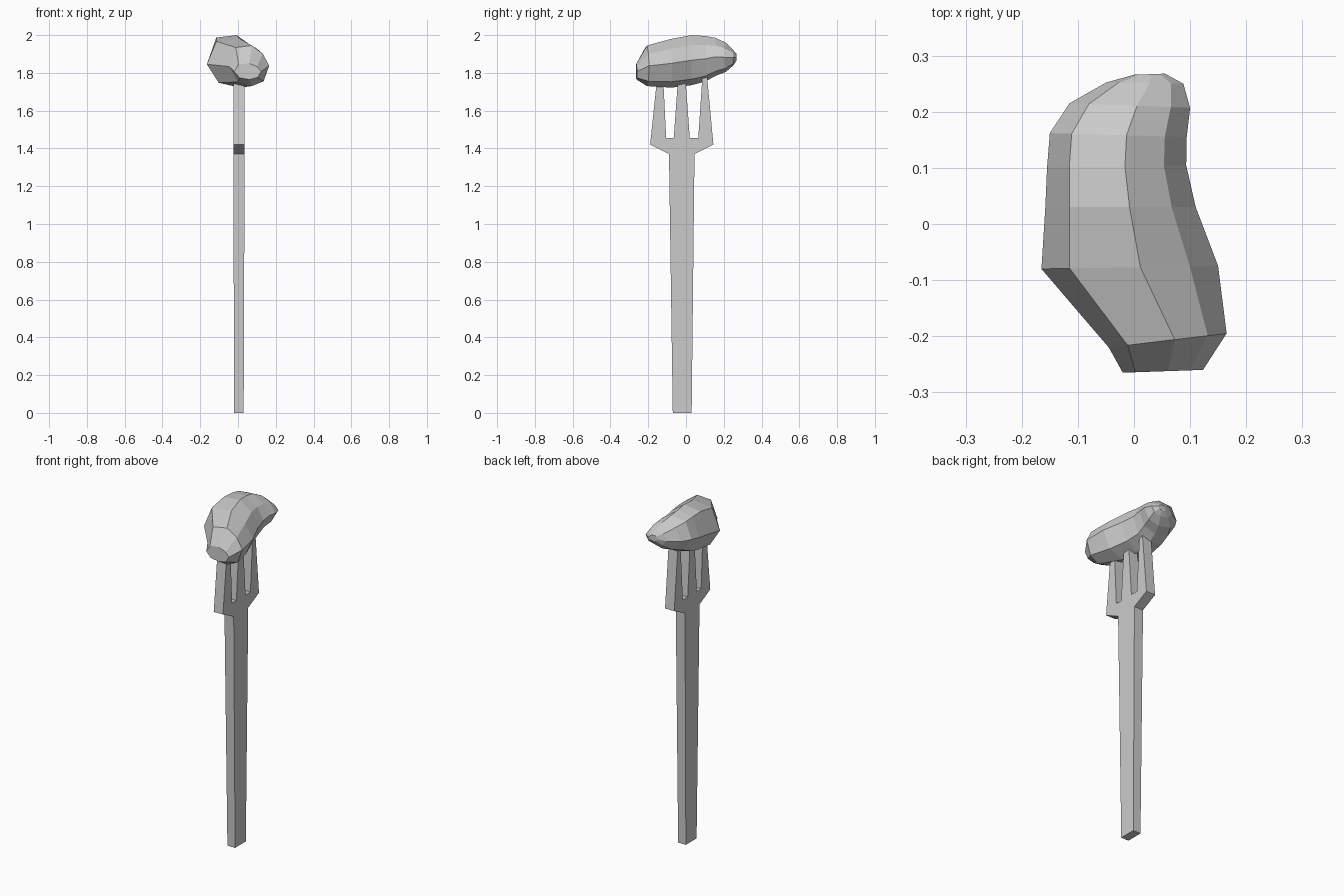
import bpy, bmesh

cube = bpy.data.objects.get("Cube")
if cube:
    bpy.data.objects.remove(cube, do_unlink=True)

grey = bpy.data.materials.new("plain grey")
grey.use_nodes = True
colour = (0.6, 0.6, 0.6, 1)
grey.diffuse_color = colour
grey.node_tree.nodes["Principled BSDF"].inputs["Base Color"].default_value = colour


def finish(bm, name):
    """Turn a bmesh into a flat shaded object."""
    bmesh.ops.recalc_face_normals(bm, faces=bm.faces)
    mesh = bpy.data.meshes.new(name)
    bm.to_mesh(mesh)
    bm.free()
    mesh.materials.append(grey)
    obj = bpy.data.objects.new(name, mesh)
    bpy.context.collection.objects.link(obj)
    return obj


# Fork: side outline (y, z) with three tapering tines, tips hidden in the sausage
outline = [
    (-.07, 0), (.03, 0), (.045, 1.37), (.145, 1.42),
    (.11, 1.8), (.088, 1.8), (.065, 1.455), (.02, 1.455),
    (-.005, 1.8), (-.04, 1.8), (-.065, 1.455), (-.105, 1.455),
    (-.122, 1.8), (-.15, 1.8), (-.19, 1.42), (-.09, 1.37),
]


def half_thickness(z):
    return .025 + .005 * min(z / 1.37, 1)


bm = bmesh.new()
sides = []
for sign in (-1, 1):
    side = [bm.verts.new((.005 + sign * half_thickness(z), y, z)) for y, z in outline]
    bm.faces.new(side)
    sides.append(side)
left, right = sides
for i in range(len(outline)):
    j = (i + 1) % len(outline)
    bm.faces.new((left[i], left[j], right[j], right[i]))
finish(bm, "fork")

# Sausage: one eight-sided section (fraction across, fraction up), lofted along a bend
section = [(.16, .95), (.56, 1), (.84, .8), (1, .5),
           (.86, .12), (.56, 0), (.2, .1), (0, .48)]
# Each ring: x left, x right, y left, y right, z bottom, z top
rings = [
    (-.02, .123, -.265, -.26, 1.765, 1.85),
    (-.045, .165, -.22, -.195, 1.73, 1.945),
    (-.165, .15, -.08, -.075, 1.722, 1.98),
    (-.158, .11, .03, .03, 1.735, 2),
    (-.155, .093, .1, .105, 1.755, 1.995),
    (-.15, .094, .162, .155, 1.785, 1.985),
    (-.115, .1, .215, .207, 1.805, 1.96),
    (-.05, .088, .252, .25, 1.84, 1.92),
    (0, .055, .266, .268, 1.865, 1.9),
]

bm = bmesh.new()
loops = []
for x0, x1, y0, y1, z0, z1 in rings:
    loops.append([bm.verts.new((x0 + (x1 - x0) * u, y0 + (y1 - y0) * u, z0 + (z1 - z0) * v))
                  for u, v in section])
for a, b in zip(loops, loops[1:]):
    for i in range(len(section)):
        j = (i + 1) % len(section)
        bm.faces.new((a[i], a[j], b[j], b[i]))
bm.faces.new(loops[0])
bm.faces.new(loops[-1])
finish(bm, "sausage")
